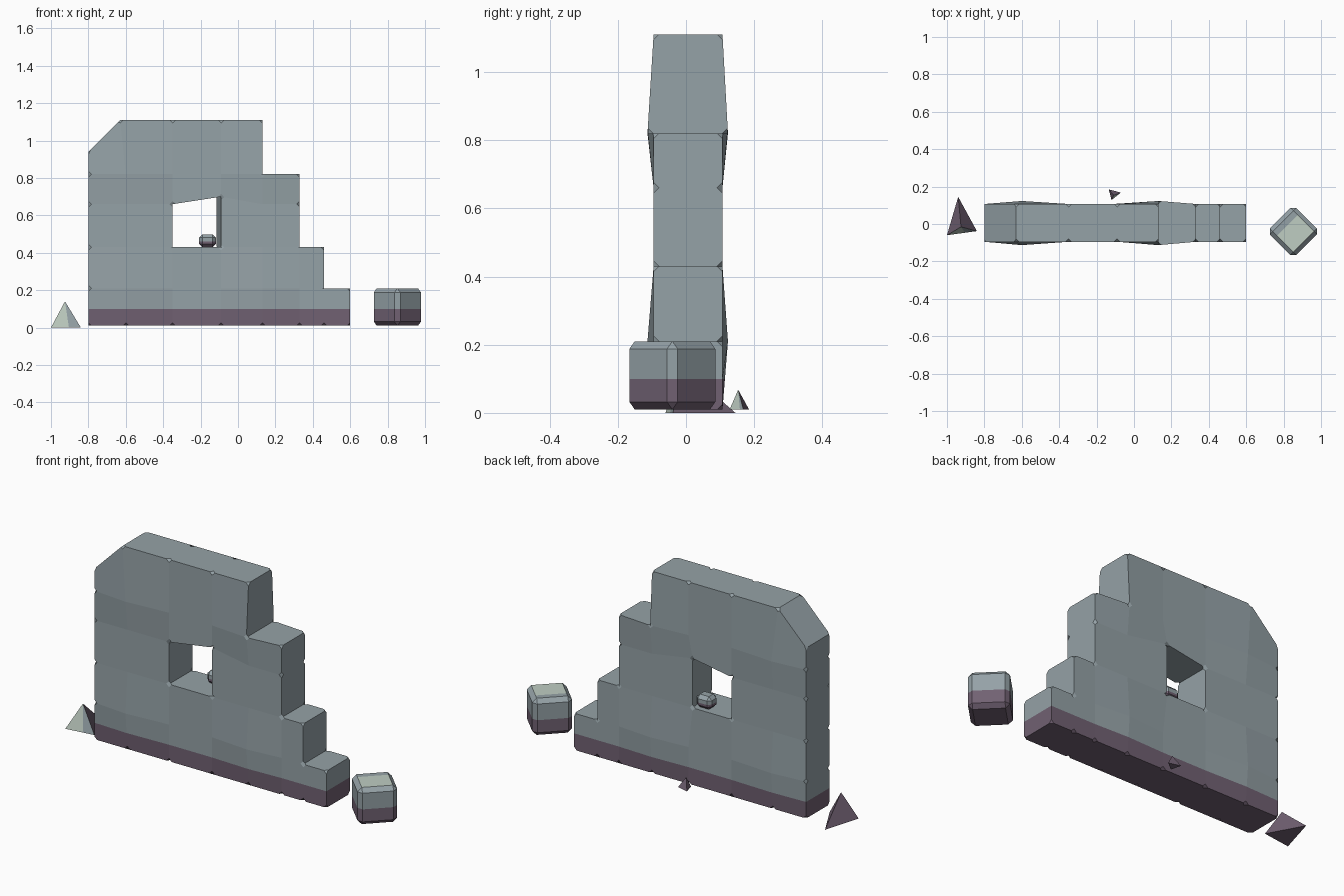
import bpy, bmesh, math
from mathutils import Matrix, Vector

if "Cube" in bpy.data.objects:
    bpy.data.objects.remove(bpy.data.objects["Cube"])


def material(name, rgb):
    m = bpy.data.materials.new(name)
    m.diffuse_color = (*rgb, 1)
    m.use_nodes = True
    m.node_tree.nodes["Principled BSDF"].inputs["Base Color"].default_value = m.diffuse_color
    return m


STONE = material("grey stone", (0.30, 0.36, 0.385))
BASE = material("purple damp stone", (0.165, 0.12, 0.17))
PALE = material("pale green stone", (0.52, 0.61, 0.54))
MATS = [STONE, BASE, PALE]


def finish(bm, name):
    me = bpy.data.meshes.new(name)
    bm.to_mesh(me)
    bm.free()
    for m in MATS:
        me.materials.append(m)
    ob = bpy.data.objects.new(name, me)
    bpy.context.collection.objects.link(ob)
    return ob


def cut(bm, co, no):
    bmesh.ops.bisect_plane(bm, geom=bm.verts[:] + bm.edges[:] + bm.faces[:],
                           plane_co=co, plane_no=no)


def damp_band(bm, z):
    cut(bm, (0, 0, z), (0, 0, 1))
    for f in bm.faces:
        f.material_index = 1 if f.calc_center_median().z < z else 0


# ruined wall: grid of blocks with stepped right side and a window gap
xs = [-0.8, -0.6, -0.35, -0.09, 0.13, 0.33, 0.46, 0.6]
zs = [0.01, 0.21, 0.43, 0.66, 0.82, 1.11]
tops = [5, 5, 5, 5, 4, 2, 1]
bm = bmesh.new()
grid = {}


def point(i, k, side):
    if (i, k, side) not in grid:
        x, z = xs[i], zs[k]
        y = -0.095 if side == 0 else 0.107
        if i in (1, 4) and k in (1, 4):            # worn bulges
            y += (-0.018, 0.016)[side]
        if (i, k) == (0, 5):                       # broken top corner
            z = 0.94
        if (i, k) == (1, 5):
            x = -0.63
        if (i, k) == (3, 3):                       # crooked lintel
            z = 0.70
        if i == 3 and k in (2, 3) and side:        # splayed jamb
            x = -0.115
        grid[i, k, side] = bm.verts.new((x, y, z))
    return grid[i, k, side]


cells = {(i, k) for i in range(7) for k in range(tops[i]) if (i, k) != (2, 2)}
for i, k in cells:
    ring = [(i, k), (i + 1, k), (i + 1, k + 1), (i, k + 1)]
    bm.faces.new([point(*p, 0) for p in ring])
    bm.faces.new([point(*p, 1) for p in reversed(ring)])
    for n, (di, dk) in enumerate([(0, -1), (1, 0), (0, 1), (-1, 0)]):
        if (i + di, k + dk) not in cells:
            a, b = ring[n], ring[(n + 1) % 4]
            bm.faces.new([point(*b, 0), point(*a, 0), point(*a, 1), point(*b, 1)])
bmesh.ops.recalc_face_normals(bm, faces=bm.faces)
# chipped joints round every rim
rim = [v for v in bm.verts if any(abs(f.normal.y) < 0.5 for f in v.link_faces)]
bmesh.ops.bevel(bm, geom=rim, offset=0.016, segments=1, affect='VERTICES')
damp_band(bm, 0.10)
finish(bm, "ruined_wall")


# fallen blocks with chamfered edges
def block(name, size, loc, turn, chamfer, band):
    bm = bmesh.new()
    bmesh.ops.create_cube(bm, size=1)
    bmesh.ops.scale(bm, vec=size, verts=bm.verts)
    bmesh.ops.bevel(bm, geom=bm.edges[:], offset=chamfer, segments=1, affect='EDGES')
    bm.transform(Matrix.Translation(loc) @ Matrix.Rotation(turn, 4, 'Z'))
    damp_band(bm, band)
    return bm


centre = Vector((0.852, -0.04, 0.11))
bm = block("fallen_block", (0.2, 0.2, 0.2), centre, math.pi / 4, 0.022, 0.10)
back = Vector((-1, 1, 0)).normalized()
cut(bm, centre + back * 0.045, back)
for f in bm.faces:                                  # pale top
    c = f.calc_center_median()
    if f.normal.z > 0.9 and (c - centre).dot(back) < 0.045:
        f.material_index = 2
finish(bm, "fallen_block")

finish(block("sill_pebble", (0.09, 0.075, 0.07), (-0.163, 0.055, 0.464), 0, 0.018, 0.46),
       "sill_pebble")


# pointed shards: the a-b side is half pale, half grey; the rest purple
def shard(name, a, b, c, apex, z, split):
    bm = bmesh.new()
    a, b, c = (Vector((*p, z)) for p in (a, b, c))
    va, vb, vc, vm, vt = [bm.verts.new(p) for p in (a, b, c, a.lerp(b, split), apex)]
    for vs, mat in (((va, vm, vt), 2), ((vm, vb, vt), 0), ((vb, vc, vt), 1),
                    ((vc, va, vt), 1), ((va, vc, vb, vm), 1)):
        bm.faces.new(vs).material_index = mat
    bmesh.ops.recalc_face_normals(bm, faces=bm.faces)
    finish(bm, name)


shard("large_shard", (-1.0, -0.06), (-0.84, -0.038), (-0.94, 0.145), (-0.925, -0.015, 0.14), 0.0, 0.6)
shard("small_shard", (-0.12, 0.128), (-0.07, 0.168), (-0.135, 0.185), (-0.108, 0.153, 0.068), 0.01, 0.75)
